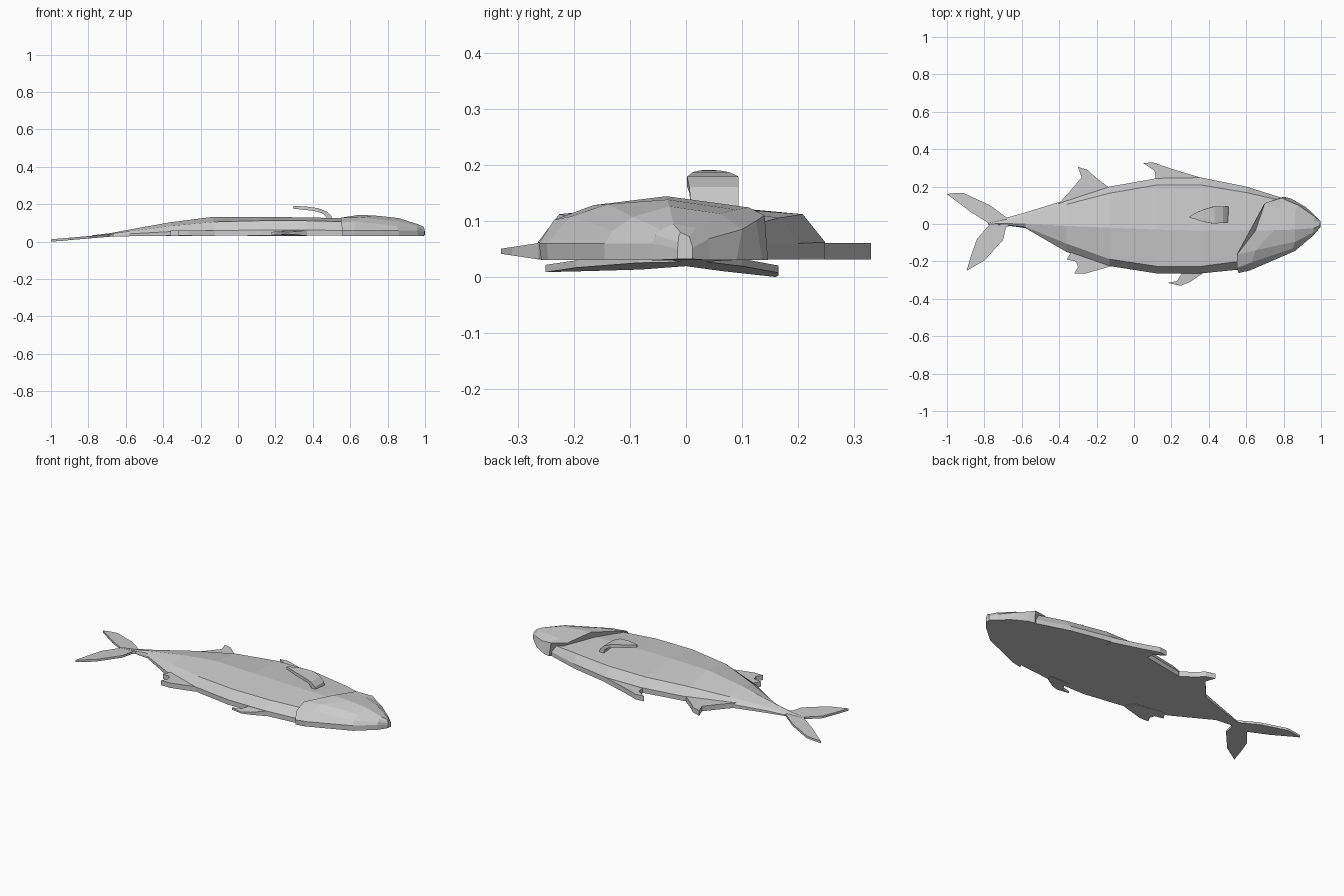
import bpy, bmesh


def finish(name, bm):
    bmesh.ops.recalc_face_normals(bm, faces=bm.faces[:])
    me = bpy.data.meshes.new(name)
    bm.to_mesh(me)
    bm.free()
    ob = bpy.data.objects.new(name, me)
    bpy.context.collection.objects.link(ob)
    return ob


def loft(name, rings):
    # Skin closed rings with equal point counts, cap both ends
    bm = bmesh.new()
    vs = [[bm.verts.new(p) for p in r] for r in rings]
    n = len(rings[0])
    for a, b in zip(vs, vs[1:]):
        for i in range(n):
            j = (i + 1) % n
            bm.faces.new((a[i], a[j], b[j], b[i]))
    bm.faces.new(vs[0])
    bm.faces.new(vs[-1])
    return finish(name, bm)


def plate(name, outline, low, high):
    # Flat outline; low/high give the heights at (x, y)
    rings = [[(x, y, f(x, y)) for x, y in outline] for f in (low, high)]
    return loft(name, rings)


# Body: x, lower edge, lower ridge, upper ridge, upper edge, mid y, z bottom, z rim, z ridge, z top
stations = [
    (-0.78, -0.003, -0.002, 0.004, 0.006, 0.001, 0.026, 0.029, 0.032, 0.034),
    (-0.68, -0.008, -0.005, 0.022, 0.034, 0.002, 0.027, 0.034, 0.042, 0.046),
    (-0.58, -0.022, -0.016, 0.042, 0.062, 0.000, 0.029, 0.042, 0.055, 0.065),
    (-0.36, -0.150, -0.105, 0.105, 0.130, -0.010, 0.032, 0.054, 0.084, 0.104),
    (-0.13, -0.225, -0.188, 0.165, 0.200, -0.020, 0.033, 0.060, 0.106, 0.133),
    (0.12, -0.264, -0.226, 0.208, 0.244, -0.030, 0.033, 0.062, 0.112, 0.132),
    (0.36, -0.264, -0.226, 0.208, 0.248, -0.035, 0.033, 0.062, 0.112, 0.130),
    (0.60, -0.240, -0.195, 0.168, 0.200, -0.035, 0.033, 0.060, 0.106, 0.124),
    (0.79, -0.170, -0.125, 0.125, 0.140, -0.030, 0.033, 0.058, 0.095, 0.108),
]
loft("body", [[(x, a, zb), (x, a, zr), (x, b, zk), (x, m, zt),
               (x, c, zk), (x, d, zr), (x, d, zb)]
              for x, a, b, c, d, m, zb, zr, zk, zt in stations])

# Head: each ring runs from the lower jaw over the ridge to the upper side
loft("head", [
    [(.56, -.258, .030), (.56, -.262, .060), (.55, -.235, .102), (.55, -.165, .128),
     (.65, -.035, .144), (.70, .112, .124), (.79, .140, .110), (.80, .146, .030)],
    [(.62, -.246, .030), (.62, -.248, .060), (.63, -.205, .108), (.65, -.140, .130),
     (.75, -.033, .138), (.77, .090, .120), (.82, .125, .100), (.84, .136, .030)],
    [(.86, -.145, .030), (.86, -.145, .060), (.85, -.130, .083), (.86, -.095, .107),
     (.86, -.030, .126), (.86, .060, .113), (.88, .100, .085), (.92, .090, .030)],
    [(.96, -.060, .030), (.96, -.060, .060), (.96, -.055, .075), (.96, -.045, .085),
     (.96, -.022, .094), (.96, .018, .088), (.965, .040, .068), (.97, .042, .030)],
    [(.995, -.015, .032), (.998, -.015, .050), (.998, -.014, .062), (.995, -.013, .072),
     (.992, -.010, .080), (.995, .006, .072), (1.0, .012, .052), (.998, .012, .032)],
])

# Forked tail, drooping towards its tips
plate("tail_fin", [(-.68, .034), (-.77, .10), (-.91, .165), (-.96, .165), (-1.0, .16),
                   (-.87, .062), (-.77, .0), (-.84, -.08), (-.87, -.165), (-.895, -.25),
                   (-.80, -.195), (-.70, -.085), (-.685, -.02), (-.65, .0)],
      lambda x, y: max(0.0, 0.027 + 0.085 * (x + 0.68)),
      lambda x, y: 0.040 + 0.085 * (x + 0.68))

# Edge fins, lower pair thinning outward
fins = {
    "upper_rear_fin": [(-.41, .10), (-.33, .19), (-.28, .25), (-.30, .305), (-.25, .29),
                       (-.20, .245), (-.14, .20), (-.20, .14)],
    "upper_front_fin": [(.12, .20), (.115, .245), (.11, .285), (.05, .325), (.10, .33),
                        (.20, .295), (.36, .247), (.36, .20)],
    "lower_rear_fin": [(-.33, -.14), (-.36, -.19), (-.31, -.20), (-.30, -.23),
                       (-.32, -.265), (-.26, -.265), (-.12, -.225), (-.14, -.17)],
    "lower_front_fin": [(.37, -.23), (.37, -.262), (.30, -.31), (.25, -.33), (.18, -.315),
                        (.23, -.305), (.255, -.265), (.25, -.23)],
}
for name, outline in fins.items():
    taper = 0.15 if name.startswith("lower") else 0.0
    plate(name, outline,
          lambda x, y: 0.031 + taper * max(0, abs(y) - 0.26),
          lambda x, y: 0.061 - taper * max(0, abs(y) - 0.26))

# Side fin: strip curling up from the body and back; x, z, y range, thickness offset
side = [(.505, .115, .008, .094, .030, .0), (.50, .135, .008, .094, .026, .004),
        (.475, .160, .006, .094, .022, .010), (.43, .179, .002, .094, .006, .018),
        (.37, .187, .012, .077, .002, .018), (.33, .190, .025, .060, .0, .017),
        (.297, .191, .033, .040, .0, .015)]
loft("side_fin", [[(x, a, z), (x, b, z), (x - dx, b, z - dz), (x - dx, a, z - dz)]
                  for x, z, a, b, dx, dz in side])
